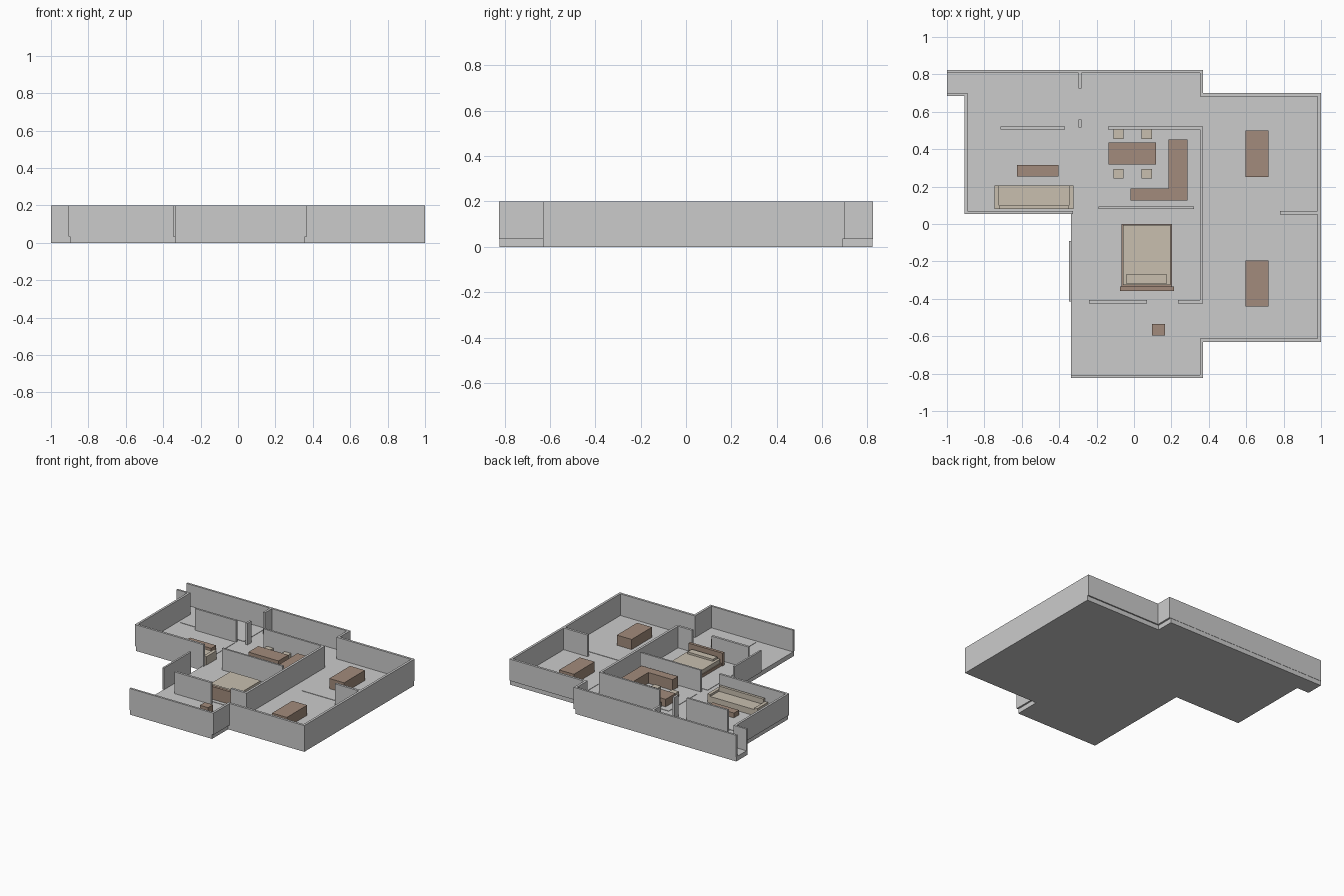
import bpy, bmesh

if "Cube" in bpy.data.objects:
    bpy.data.objects.remove(bpy.data.objects["Cube"])

def material(name, rgb):
    m = bpy.data.materials.new(name)
    m.diffuse_color = (*rgb, 1)
    m.use_nodes = True
    m.node_tree.nodes["Principled BSDF"].inputs["Base Color"].default_value = m.diffuse_color
    return m

WOOD = material("wood", (0.36, 0.26, 0.20))
FABRIC = material("fabric", (0.58, 0.52, 0.43))
F = 0.035   # floor level
TOP = 0.20  # wall top

def finish(name, bm, mat=None):
    bmesh.ops.recalc_face_normals(bm, faces=bm.faces)
    me = bpy.data.meshes.new(name)
    bm.to_mesh(me)
    bm.free()
    ob = bpy.data.objects.new(name, me)
    bpy.context.collection.objects.link(ob)
    if mat:
        me.materials.append(mat)
    return ob

def prism(name, pts, z0, z1, mat=None):
    bm = bmesh.new()
    face = bm.faces.new([bm.verts.new((x, y, z0)) for x, y in pts])
    ext = bmesh.ops.extrude_face_region(bm, geom=[face], use_keep_orig=True)
    verts = [g for g in ext["geom"] if isinstance(g, bmesh.types.BMVert)]
    bmesh.ops.translate(bm, vec=(0, 0, z1 - z0), verts=verts)
    return finish(name, bm, mat)

def box(name, x0, x1, y0, y1, z0, z1, mat=None):
    return prism(name, [(x0, y0), (x1, y0), (x1, y1), (x0, y1)], z0, z1, mat)

# floor slab
prism("floor_slab", [(-1, .822), (.357, .822), (.357, .69), (1, .69), (1, -.63),
                     (.357, -.63), (.357, -.822), (-.337, -.822), (-.337, .055),
                     (-.897, .055), (-.897, .69), (-1, .69)], 0, F)

# outer walls: x0, x1, y0, y1
outer = [(-1, .37, .808, .824), (.352, .37, .682, .824), (.352, 1, .682, .70),
         (.982, 1, -.63, .70), (.352, 1, -.63, -.612), (.352, .37, -.82, -.612),
         (-.337, .37, -.824, -.808), (-.347, -.333, -.415, -.09),
         (-.907, -.327, .053, .07), (-.907, -.89, .053, .70), (-1, -.89, .685, .70)]
for i, w in enumerate(outer):
    box(f"outer_wall_{i}", *w, F, TOP)

# partition walls
inner = [(.352, .37, -.425, .52), (-.14, .37, .505, .52), (-.24, .07, -.425, -.407),
         (.235, .37, -.425, -.407), (-.19, .32, .08, .094), (.78, .985, .052, .07),
         (-.715, -.37, .505, .52), (-.297, -.28, .725, .81), (-.297, -.28, .515, .56)]
for i, w in enumerate(inner):
    box(f"partition_wall_{i}", *w, F, TOP)

# thin room floor panels
panels = [(-.865, -.33, .545, .80), (-.865, -.37, .10, .485), (-.19, .325, .14, .48),
          (-.215, .32, -.385, .045), (-.04, .32, -.785, -.455),
          (.46, .955, .115, .65), (.40, .955, -.58, .0)]
for i, p in enumerate(panels):
    box(f"room_floor_{i}", *p, F, F + .003)

# desks in the right-hand rooms
for i, (y0, y1) in enumerate([(.25, .50), (-.44, -.195)]):
    box(f"desk_{i}", .595, .72, y0, y1, F, .115, WOOD)

# sofa and coffee table
box("sofa_seat", -.722, -.348, .10, .205, F, .085, FABRIC)
box("sofa_back", -.722, -.348, .08, .10, F, .125, FABRIC)
for i, x in enumerate((-.747, -.348)):
    box(f"sofa_arm_{i}", x, x + .025, .08, .205, F, .10, FABRIC)
box("coffee_table", -.625, -.405, .255, .315, F, .075, WOOD)

# dining table and chairs
box("dining_table", -.135, .118, .318, .437, F, .095, WOOD)
for i, x in enumerate((-.11, .04)):
    for j, y in enumerate((.243, .455)):
        box(f"chair_{i}_{j}", x, x + .055, y, y + .052, F, .075, FABRIC)

# L-shaped kitchen counter
prism("kitchen_counter", [(-.02, .125), (.287, .125), (.287, .452), (.185, .452),
                          (.185, .19), (-.02, .19)], F, .12, WOOD)

# bed
box("bed_base", -.067, .202, -.333, 0, F, .06, WOOD)
box("mattress", -.06, .196, -.326, -.006, .06, .09, FABRIC)
box("pillow", -.04, .175, -.32, -.268, .09, .105, FABRIC)
box("headboard", -.075, .215, -.357, -.335, F, .135, WOOD)

# small cabinet in the front room
box("side_cabinet", .095, .165, -.595, -.535, F, .10, WOOD)
